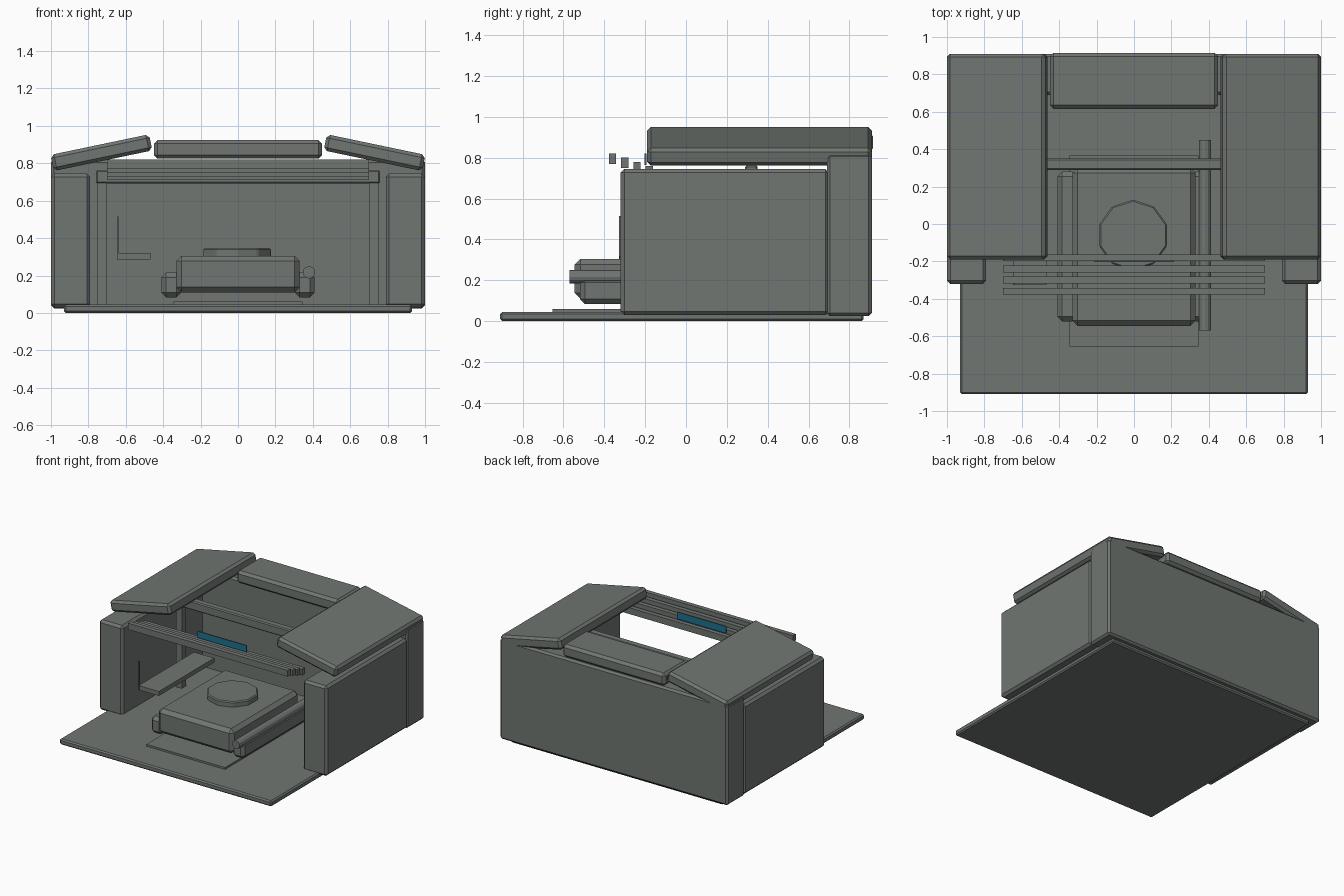
import bpy, math

if "Cube" in bpy.data.objects:
    bpy.data.objects.remove(bpy.data.objects["Cube"])


def material(name, rgb):
    m = bpy.data.materials.new(name)
    m.diffuse_color = (*rgb, 1)
    m.use_nodes = True
    m.node_tree.nodes["Principled BSDF"].inputs["Base Color"].default_value = m.diffuse_color
    return m


GREY = material("concrete grey", (0.162, 0.181, 0.168))
BLUE = material("sign blue", (0.014, 0.162, 0.262))


def finish(o, name, bevel, mat):
    o.name = name
    o.data.materials.append(mat)
    if bevel:
        b = o.modifiers.new("chamfer", 'BEVEL')
        b.width = bevel
        b.segments = 1
        b.limit_method = 'ANGLE'
    return o


def box(name, x, y, z, bevel=0.0, mat=GREY, tilt=0.0):
    """Box from (min, max) ranges, optionally tilted about y."""
    bpy.ops.mesh.primitive_cube_add(
        size=1, location=[sum(r) / 2 for r in (x, y, z)])
    o = bpy.context.object
    size = [r[1] - r[0] for r in (x, y, z)]
    for v in o.data.vertices:
        v.co = [c * s for c, s in zip(v.co, size)]
    o.rotation_euler.y = tilt
    return finish(o, name, bevel, mat)


def cylinder(name, sides, r, depth, loc, rot=(0, 0, 0), bevel=0.0):
    bpy.ops.mesh.primitive_cylinder_add(
        vertices=sides, radius=r, depth=depth, location=loc, rotation=rot)
    return finish(bpy.context.object, name, bevel, GREY)


def mirrored(s, a, b):
    return (a, b) if s > 0 else (-b, -a)


# Building shell
box("floor_slab", (-.93, .93), (-.91, .87), (0, .045), .01)
box("back_wall", (-1, 1), (.69, .91), (.025, .82), .015)
box("roof_middle", (-.45, .45), (.615, .915), (.825, .925), .02)
for s, side in ((-1, "left"), (1, "right")):
    box(side + "_wall", mirrored(s, .79, 1), (-.32, .70), (.03, .745), .018)
    box(side + "_roof", mirrored(s, .461, .999), (-.19, .91), (.813, .901),
        .018, tilt=s * math.radians(11.8))
    # Inner door frame post
    box(side + "_post", mirrored(s, .70, .75), (.295, .345), (.04, .70))
    # Rail beside the machine bed
    box(side + "_rail", mirrored(s, .305, .41), (-.52, .28), (.083, .215), .025)

# Door frame header
box("header_beam", (-.76, .76), (.29, .35), (.692, .763), .008)

# Rolled-up shutter slats, stepping down towards the back
for i in range(4):
    y, z = -.36 + .06 * i, .795 - .02 * i
    box(f"shutter_slat_{i + 1}", (-.70, .70), (y - .018, y + .018),
        (z - .025, z + .025))
box("sign_plate", (-.215, .215), (-.203, -.194), (.765, .82), mat=BLUE)

# Machine on its floor plate
box("floor_plate", (-.345, .345), (-.655, .365), (.04, .06))
box("machine_body", (-.33, .33), (-.545, .30), (.11, .305), .028)
cylinder("turntable", 10, .19, .06, (-.005, -.06, .317), bevel=.008)
cylinder("side_pipe", 12, .033, 1.02, (.38, -.06, .217), (math.pi / 2, 0, 0))

# Side shelf with a thin upright
box("side_shelf", (-.645, -.467), (-.325, .37), (.285, .32))
box("shelf_upright", (-.647, -.638), (-.327, -.318), (.285, .515))
